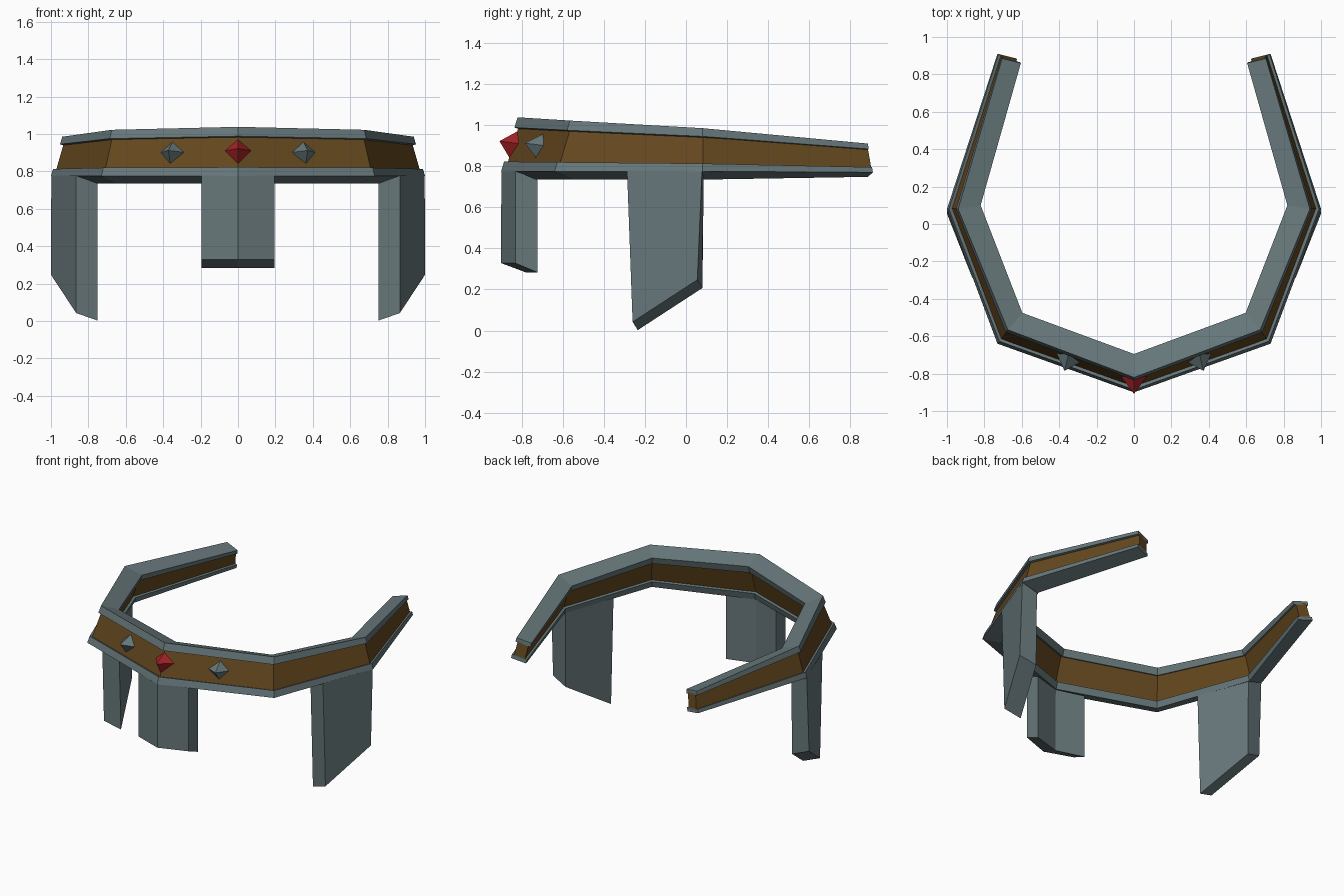
import bpy, bmesh
from mathutils import Vector as V

if "Cube" in bpy.data.objects:
    bpy.data.objects.remove(bpy.data.objects["Cube"])

def material(name, rgb):
    m = bpy.data.materials.new(name)
    m.diffuse_color = (*rgb, 1)
    m.use_nodes = True
    m.node_tree.nodes["Principled BSDF"].inputs["Base Color"].default_value = m.diffuse_color
    return m

brown = material("brown", (0.13, 0.065, 0.013))
red = material("red", (0.38, 0.016, 0.02))
slate = material("slate", (0.135, 0.185, 0.195))

def finish(name, bm, mat, mirror=True):
    bmesh.ops.recalc_face_normals(bm, faces=bm.faces)
    me = bpy.data.meshes.new(name)
    bm.to_mesh(me)
    bm.free()
    ob = bpy.data.objects.new(name, me)
    bpy.context.collection.objects.link(ob)
    me.materials.append(mat)
    if mirror:
        ob.modifiers.new("mirror", 'MIRROR').use_axis[0] = True
    return ob

def loft(name, rings, mat=slate, open_start=True):
    """Join four-point sections; the end on the mirror plane stays open."""
    bm = bmesh.new()
    rs = [[bm.verts.new(p) for p in r] for r in rings]
    for a, b in zip(rs, rs[1:]):
        for i in range(4):
            j = (i + 1) % 4
            bm.faces.new((a[i], a[j], b[j], b[i]))
    bm.faces.new(rs[-1])
    if not open_start:
        bm.faces.new(rs[0][::-1])
    return finish(name, bm, mat)

# Half of the band: outer bottom point, outer top point, inward thickness
stations = [
    (V((0, -.90, .775)), V((0, -.82, 1.038)), V((0, .125, -.04))),
    (V((.73, -.64, .775)), V((.675, -.565, 1.022)), V((-.078, .09, -.04))),
    (V((1.0, .08, .775)), V((.94, .08, .985)), V((-.12, .02, -.04))),
    (V((.73, .91, .77)), V((.705, .885, .91)), V((-.10, -.025, -.022))),
]

def band(name, v0, v1, w0, w1, mat=slate):
    rings = []
    for b, t, n in stations:
        rings.append([b.lerp(t, v) + n * w for v, w in
                      ((v0, w0), (v0, w1), (v1, w1), (v1, w0))])
    loft(name, rings, mat)

# Rails and the recessed brown band between them
band("lower_rail", 0, .18, 0, 1)
band("upper_rail", .81, 1, 0, 1)
band("brown_band", .1, .9, .14, .86, brown)

def plate_section(top, bottom, n, lean=0):
    return [top, bottom, bottom + n, top + n - V((0, lean, 0))]

# Hanging front plate
loft("front_plate", [
    plate_section(V((0, -.899, .778)), V((0, -.90, .328)), V((0, .12, -.045))),
    plate_section(V((.195, -.831, .778)), V((.195, -.831, .328)), V((0, .108, -.045))),
])

# Hanging cheek plates
loft("cheek_plate", [
    plate_section(V((.865, -.287, .778)), V((.865, -.26, .042)), V((-.115, .025, -.04))),
    plate_section(V((.998, .078, .778)), V((1.0, .055, .247)), V((-.115, .025, -.04)), .017),
], open_start=False)

# Pointed studs set into the band
def gem(name, base, apex, mat=slate, mirror=False):
    bm = bmesh.new()
    vs = [bm.verts.new(p) for p in base]
    a = bm.verts.new(apex)
    for i in range(4):
        bm.faces.new((vs[i], vs[(i + 1) % 4], a))
    bm.faces.new(vs)
    finish(name, bm, mat, mirror)

gem("red_gem", [(-.07, -.815, .91), (0, -.82, .97), (.07, -.815, .91), (0, -.858, .838)],
    (0, -.908, .922), red)
gem("side_gem", [(.28, -.735, .9), (.348, -.69, .96), (.417, -.685, .9), (.362, -.725, .835)],
    (.372, -.785, .912), mirror=True)
